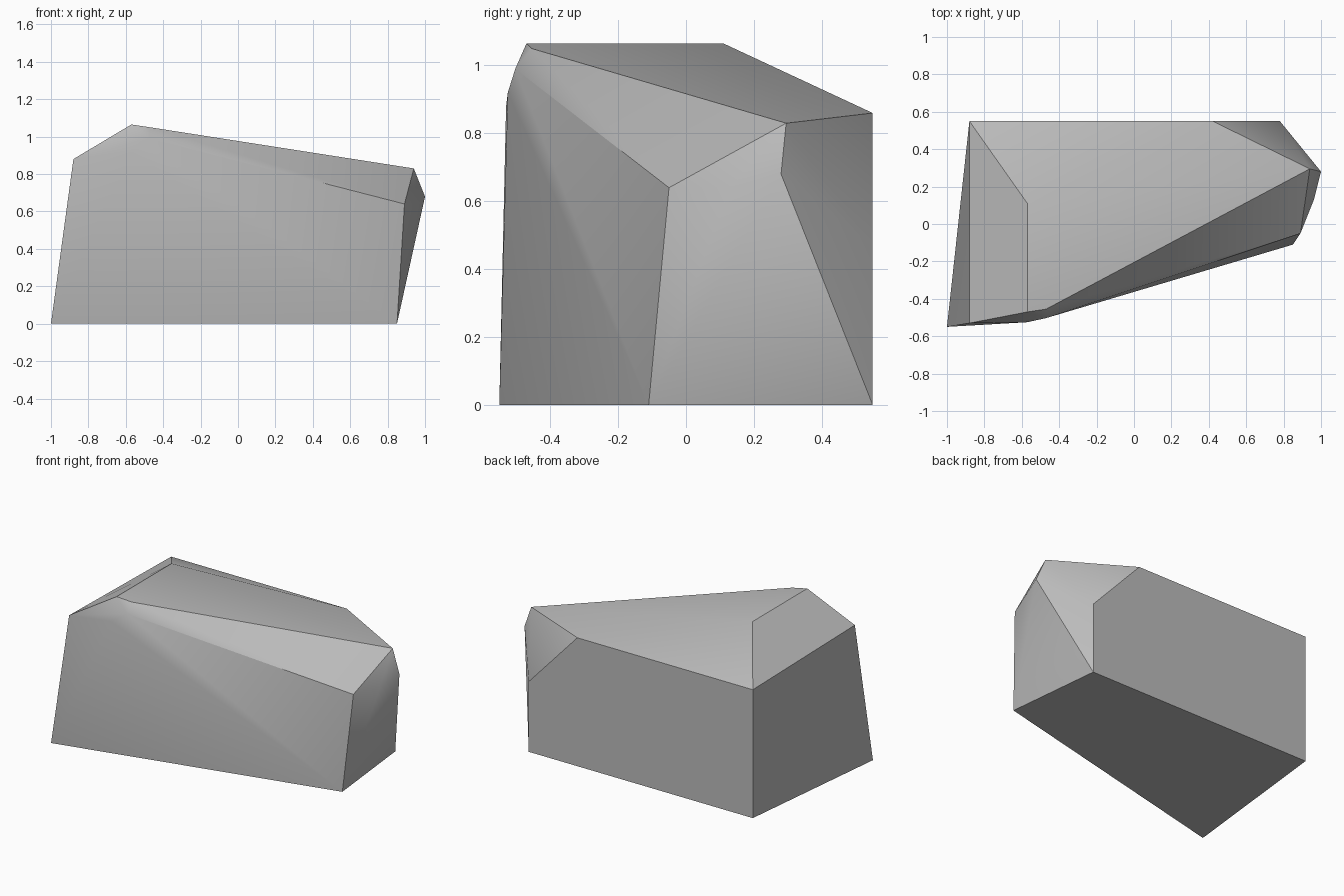
import bpy
import bmesh
import math

cube = bpy.data.objects.get("Cube")
if cube:
    bpy.data.objects.remove(cube, do_unlink=True)

# Stone colour
stone = bpy.data.materials.new("stone_grey")
stone.use_nodes = True
grey = (0.5, 0.5, 0.5, 1)
stone.diffuse_color = grey
shader = next(n for n in stone.node_tree.nodes if n.type == 'BSDF_PRINCIPLED')
shader.inputs["Base Color"].default_value = grey
shader.inputs["Roughness"].default_value = 0.9

# Corners of the chipped boulder, grouped by side
base = [(-1, -.55, 0), (.85, -.11, 0), (.78, .55, 0), (-.88, .55, 0)]
back_rim = [(-.88, .55, .86), (.42, .55, .86), (.78, .55, .47)]
crown = [(-.57, .11, 1.065), (-.57, -.47, 1.065), (-.47, -.455, 1.05),
         (.94, .295, .83)]
front_rim = [(-.88, -.53, .88), (-.57, -.525, .92), (-.47, -.503, .99),
             (.89, -.05, .64)]
nose = [(1, .28, .68), (.962, .13, .64)]

# Wrap the corners in a faceted skin
bm = bmesh.new()
for corner in base + back_rim + crown + front_rim + nose:
    bm.verts.new(corner)
hull = bmesh.ops.convex_hull(bm, input=bm.verts)
loose = {g for g in hull["geom_interior"] + hull["geom_unused"]
         if isinstance(g, bmesh.types.BMVert)}
bmesh.ops.delete(bm, geom=list(loose), context='VERTS')
bmesh.ops.dissolve_limit(bm, angle_limit=math.radians(1),
                         verts=bm.verts, edges=bm.edges)
bmesh.ops.recalc_face_normals(bm, faces=bm.faces)

mesh = bpy.data.meshes.new("boulder")
bm.to_mesh(mesh)
bm.free()
mesh.materials.append(stone)
boulder = bpy.data.objects.new("boulder", mesh)
bpy.context.collection.objects.link(boulder)

# Soften the shallow facets, keep the hard breaks
bpy.ops.object.select_all(action='DESELECT')
boulder.select_set(True)
bpy.context.view_layer.objects.active = boulder
bpy.ops.object.shade_smooth_by_angle(angle=math.radians(30))
